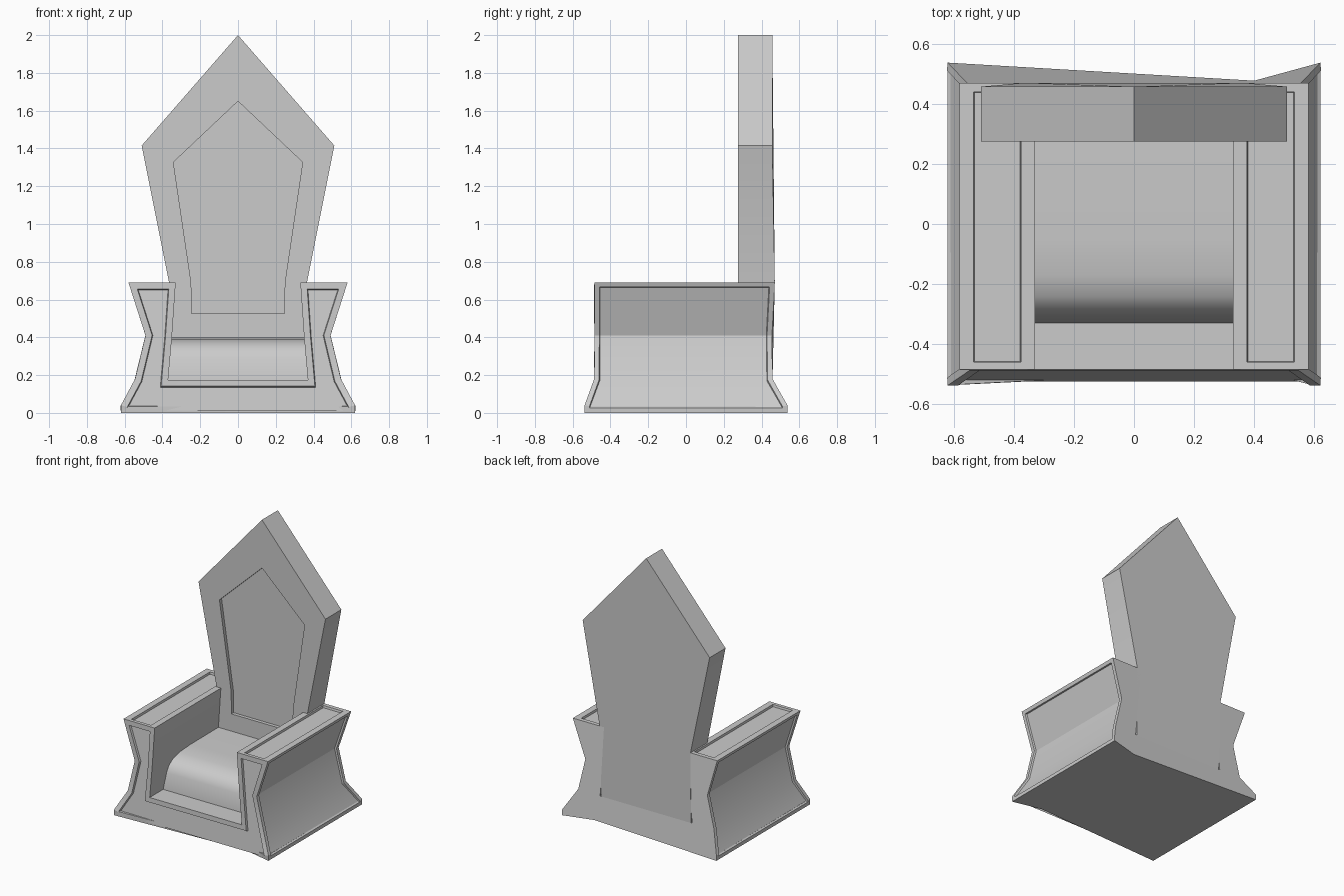
import bpy, bmesh
from math import radians

if "Cube" in bpy.data.objects:
    bpy.data.objects.remove(bpy.data.objects["Cube"])


def loft(rings):
    """Bridge closed rings of equal length and cap both ends."""
    bm = bmesh.new()
    loops = [[bm.verts.new(p) for p in ring] for ring in rings]
    n = len(loops[0])
    for a, b in zip(loops, loops[1:]):
        for i in range(n):
            j = (i + 1) % n
            bm.faces.new((a[i], a[j], b[j], b[i]))
    bm.faces.new(loops[0])
    bm.faces.new(loops[-1])
    bmesh.ops.recalc_face_normals(bm, faces=bm.faces[:])
    return bm


def recess(bm, faces, border, depth):
    """Sunken panel with a flat border."""
    bmesh.ops.inset_region(bm, faces=faces, thickness=border, use_even_offset=True)
    bmesh.ops.inset_region(bm, faces=faces, thickness=0.004, depth=-depth,
                           use_even_offset=True)


def finish(bm, name, angle=20):
    mesh = bpy.data.meshes.new(name)
    bm.to_mesh(mesh)
    bm.free()
    obj = bpy.data.objects.new(name, mesh)
    bpy.context.collection.objects.link(obj)
    bpy.ops.object.select_all(action='DESELECT')
    obj.select_set(True)
    bpy.context.view_layer.objects.active = obj
    bpy.ops.object.shade_smooth_by_angle(angle=radians(angle))
    return obj


# Base and arms: one U-shaped section; columns are x, z, front y, back y
half = [(0.62, 0, -0.537, 0.537), (0.62, 0.04, -0.537, 0.537),
        (0.545, 0.18, -0.486, 0.458), (0.49, 0.41, -0.485, 0.455),
        (0.58, 0.69, -0.485, 0.47), (0.33, 0.69, -0.485, 0.47),
        (0.35, 0.40, -0.485, 0.455), (0.37, 0.175, -0.485, 0.458)]
section = ([(0.40, 0, -0.487, 0.477)] + half
           + [(-x, z, f, b) for x, z, f, b in reversed(half)])
body = loft([[(x, f, z) for x, z, f, b in section],
             [(x, b, z) for x, z, f, b in section]])
body.normal_update()
front = [f for f in body.faces if f.normal.y < -0.8]
sides = [[f for f in body.faces if s * f.normal.x > 0.5
          and s * f.calc_center_median().x > 0.45] for s in (-1, 1)]
tops = [f for f in body.faces if f.normal.z > 0.9 and f.calc_center_median().z > 0.6]
recess(body, front, 0.034, 0.015)
for group in sides:
    recess(body, group, 0.026, 0.012)

# Sunken strip on top of each arm
for top in tops:
    bmesh.ops.inset_region(body, faces=[top], thickness=0.065)
    for v in top.verts:
        v.co.y = -0.46 if v.co.y < 0 else 0.44
    bmesh.ops.inset_region(body, faces=[top], thickness=0.004, depth=-0.015)
finish(body, "base_and_arms")


# Backrest: pointed slab with a sunken panel of the same shape
def mirrored(pts, apex):
    return pts + [apex] + [(-x, z) for x, z in reversed(pts)]


outline = mirrored([(0.36, 0.175), (0.365, 0.69), (0.51, 1.415)], (0, 2))
panel = mirrored([(0.245, 0.525), (0.248, 0.69), (0.342, 1.327)], (0, 1.65))
back_y = {0.175: 0.458, 0.69: 0.47}
backrest = loft([[(x, back_y.get(z, 0.457), z) for x, z in outline],
                 [(x, 0.275, z) for x, z in outline],
                 [(x, 0.275, z) for x, z in panel],
                 [(x, 0.30, z) for x, z in panel]])
finish(backrest, "backrest")

# Seat cushion with a rounded front edge
profile = [(0.29, 0.15), (0.29, 0.40), (-0.05, 0.398), (-0.17, 0.39), (-0.24, 0.37),
           (-0.285, 0.335), (-0.305, 0.29), (-0.33, 0.175), (-0.33, 0.15)]
seat = loft([[(x, y, z) for y, z in profile] for x in (-0.372, 0.372)])
finish(seat, "seat", 40)
